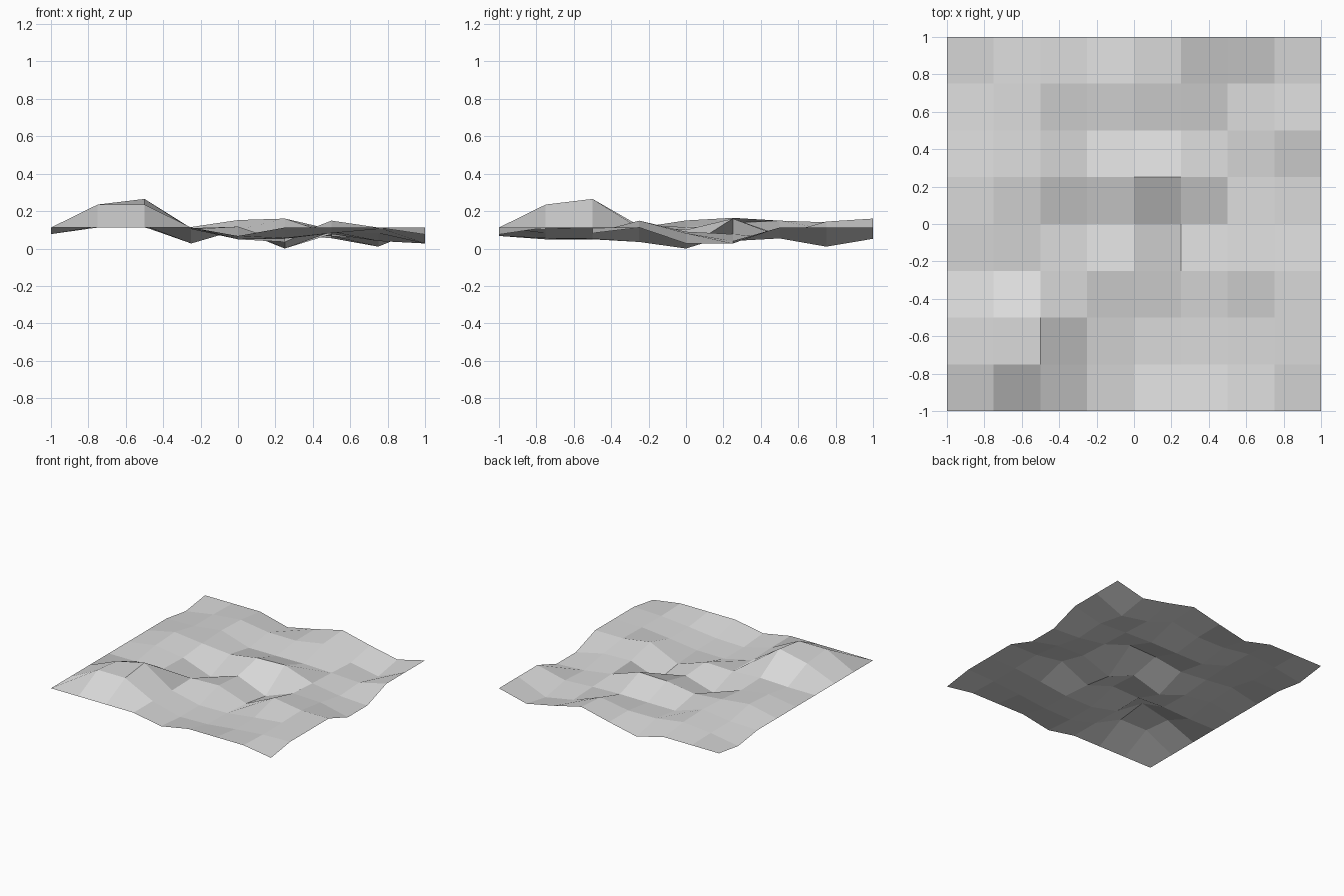
import bpy
import bmesh

# Remove the default object
default = bpy.data.objects.get("Cube")
if default:
    bpy.data.objects.remove(default, do_unlink=True)

# Single stone colour for the whole sheet
def make_material(name, colour):
    material = bpy.data.materials.new(name)
    material.use_nodes = True
    material.diffuse_color = colour
    shader = next(n for n in material.node_tree.nodes if n.type == 'BSDF_PRINCIPLED')
    shader.inputs["Base Color"].default_value = colour
    return material

light_grey = make_material("light_grey", (0.7, 0.7, 0.7, 1.0))

# Ground relief: millimetres above or below the resting level,
# one row of grid points per line, running from the front edge to the back edge
RESTING_LEVEL = 0.112
relief_rows = [
    (0, 0, 0, 0, -45, 0, 0, 0, -37),
    (0, 123, 123, 0, -63, -57, -30, -8, 0),
    (0, 100, 153, -8, -63, -60, -30, -5, 0),
    (0, 0, 10, -3, 5, -77, 37, 0, 0),
    (0, 38, 3, -85, -12, -112, -22, -30, -85),
    (0, 52, 25, 3, 40, 48, -35, -72, -85),
    (0, 5, 37, -40, -40, -38, -45, -58, 0),
    (-35, 5, 28, -8, -10, 32, -57, -102, 0),
    (0, 0, 0, -62, -10, 48, -10, -60, 0),
]

# Flat square grid, raised point by point
def build_terrain(name, rows, material):
    cells = len(rows) - 1
    mesh = bpy.data.meshes.new(name)
    terrain = bpy.data.objects.new(name, mesh)
    bpy.context.scene.collection.objects.link(terrain)
    bm = bmesh.new()
    bmesh.ops.create_grid(bm, x_segments=cells, y_segments=cells, size=1.0)
    for vertex in bm.verts:
        column = round((vertex.co.x + 1) * cells / 2)
        row = round((vertex.co.y + 1) * cells / 2)
        vertex.co.z = RESTING_LEVEL + rows[row][column] / 1000
    # Faceted low-poly look
    for face in bm.faces:
        face.smooth = False
    bm.normal_update()
    bm.to_mesh(mesh)
    bm.free()
    mesh.materials.append(material)
    return terrain

build_terrain("terrain_ground", relief_rows, light_grey)
